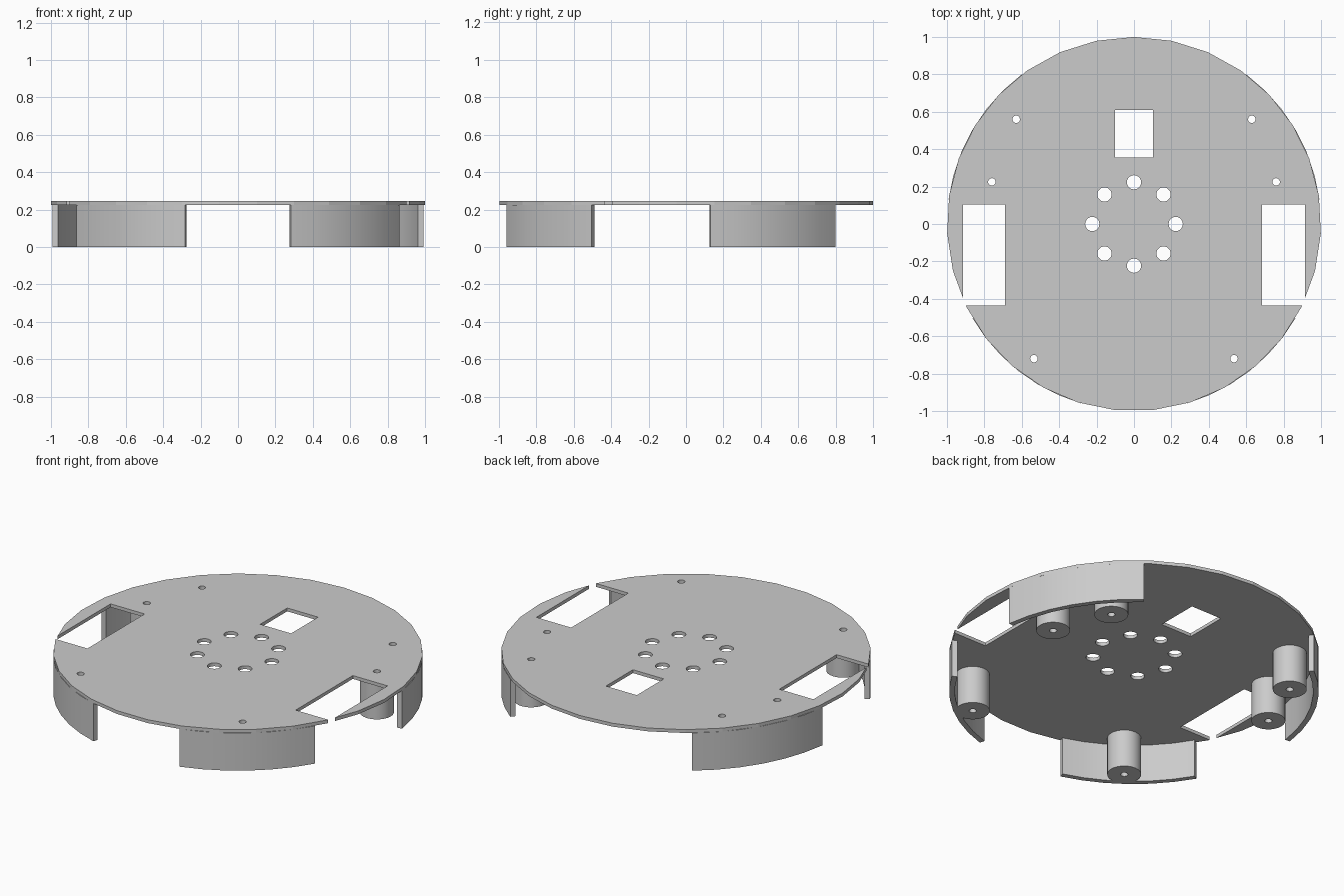
import bpy, bmesh
from math import radians, degrees, cos, sin, pi, atan2

if "Cube" in bpy.data.objects:
    bpy.data.objects.remove(bpy.data.objects["Cube"])

Z_UNDER, Z_TOP = 0.225, 0.245
POSTS = [(s * x, y) for s in (-1, 1) for x, y in ((0.63, 0.56), (0.76, 0.225), (0.535, -0.72))]


def finish(name, bm, smooth=False):
    bmesh.ops.recalc_face_normals(bm, faces=bm.faces)
    me = bpy.data.meshes.new(name)
    bm.to_mesh(me)
    bm.free()
    ob = bpy.data.objects.new(name, me)
    bpy.context.collection.objects.link(ob)
    if smooth:
        bpy.ops.object.select_all(action='DESELECT')
        bpy.context.view_layer.objects.active = ob
        ob.select_set(True)
        bpy.ops.object.shade_smooth_by_angle(angle=radians(30))
    return ob


def circle(x, y, r, n, start=0.0):
    return [(x + r * cos(start + 2 * pi * i / n), y + r * sin(start + 2 * pi * i / n)) for i in range(n)]


def rect(x0, x1, y0, y1):
    return [(x0, y0), (x1, y0), (x1, y1), (x0, y1)]


def prism(bm, outline, z0, z1):
    low = [bm.verts.new((x, y, z0)) for x, y in outline]
    top = [bm.verts.new((x, y, z1)) for x, y in outline]
    n = len(outline)
    bm.faces.new(low[::-1])
    bm.faces.new(top)
    for i in range(n):
        j = (i + 1) % n
        bm.faces.new((low[i], low[j], top[j], top[i]))


def ring(name, cx, cy, r_in, r_out, a0, a1, seg):
    """Ring or ring sector below the plate, angles in degrees."""
    bm = bmesh.new()
    closed = a1 - a0 >= 360
    rows = []
    for i in range(seg if closed else seg + 1):
        a = radians(a0 + (a1 - a0) * i / seg)
        rows.append([bm.verts.new((cx + r * cos(a), cy + r * sin(a), z))
                     for r, z in ((r_in, 0), (r_out, 0), (r_out, Z_UNDER), (r_in, Z_UNDER))])
    for i in range(seg):
        p, q = rows[i], rows[(i + 1) % len(rows)]
        for k in range(4):
            m = (k + 1) % 4
            bm.faces.new((p[k], p[m], q[m], q[k]))
    if not closed:
        bm.faces.new(rows[0])
        bm.faces.new(rows[-1][::-1])
    return finish(name, bm, smooth=True)


# Round plate, one corner at the back
bm = bmesh.new()
prism(bm, circle(0, 0, 1.0, 31, pi / 2), Z_UNDER, Z_TOP)
plate = finish("base_plate", bm)

# Openings: wheel slots, back window, ring of eight holes, screw holes
openings = [rect(0.685, 0.915, -0.435, 0.105), rect(-0.915, -0.69, -0.435, 0.105),
            rect(-0.102, 0.102, 0.355, 0.61)]
openings += [circle(0.223 * cos(i * pi / 4), 0.223 * sin(i * pi / 4), 0.038, 24) for i in range(8)]
openings += [circle(x, y, 0.02, 20) for x, y in POSTS]
bm = bmesh.new()
for outline in openings:
    prism(bm, outline, Z_UNDER - 0.1, Z_TOP + 0.1)
cutter = finish("opening_cutter", bm)
cutter.hide_render = True
mod = plate.modifiers.new("openings", 'BOOLEAN')
mod.operation = 'DIFFERENCE'
mod.solver = 'EXACT'
mod.object = cutter
bpy.context.view_layer.objects.active = plate
bpy.ops.object.modifier_apply(modifier=mod.name)
bpy.data.objects.remove(cutter)

# Curved skirt walls, mirrored left and right
for label, a0, a1 in (("side", 7.5, 53.1), ("front", -73.5, -30.3)):
    ring("right_%s_wall" % label, 0, 0, 0.97, 1.0, a0, a1, 6)
    ring("left_%s_wall" % label, 0, 0, 0.97, 1.0, 180 - a1, 180 - a0, 6)

# Hollow screw posts
for i, (x, y) in enumerate(POSTS):
    ring("screw_post_%d" % (i + 1), x, y, 0.02, 0.092, 0, 360, 28)
